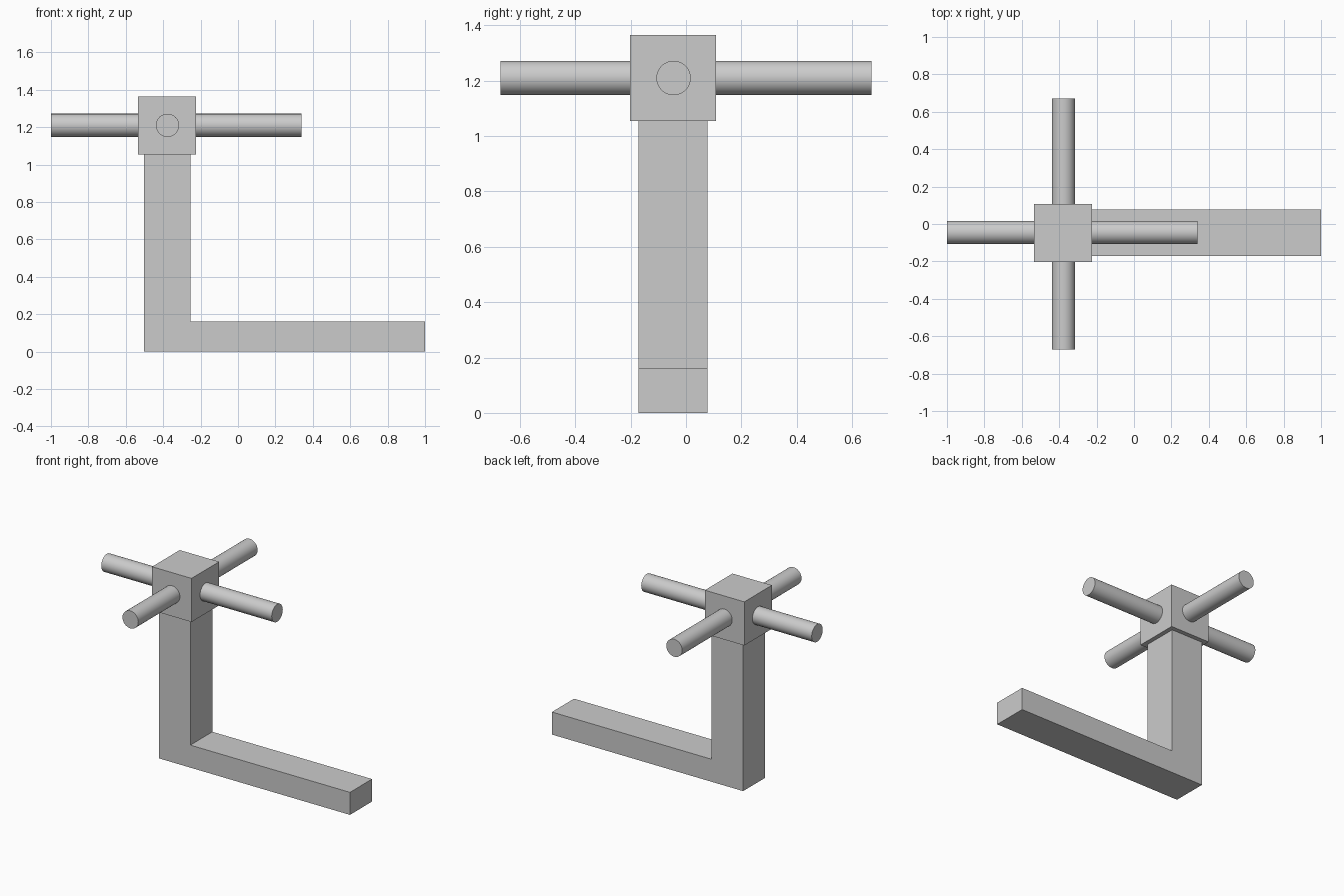
import bpy, bmesh
from math import pi
from mathutils import Matrix, Vector

cube = bpy.data.objects.get("Cube")
if cube:
    bpy.data.objects.remove(cube, do_unlink=True)

grey = bpy.data.materials.new("plain grey")
grey.use_nodes = True
grey.diffuse_color = (0.6, 0.6, 0.6, 1)
grey.node_tree.nodes["Principled BSDF"].inputs["Base Color"].default_value = grey.diffuse_color


def add_object(name, bm):
    bmesh.ops.recalc_face_normals(bm, faces=bm.faces)
    mesh = bpy.data.meshes.new(name)
    bm.to_mesh(mesh)
    bm.free()
    mesh.materials.append(grey)
    obj = bpy.data.objects.new(name, mesh)
    bpy.context.collection.objects.link(obj)
    return obj


def add_rod(name, centre, length, axis):
    bm = bmesh.new()
    turn = Matrix.Rotation(pi / 2, 4, axis)
    bmesh.ops.create_cone(bm, cap_ends=True, segments=48, radius1=0.062,
                          radius2=0.062, depth=length,
                          matrix=Matrix.Translation(centre) @ turn)
    for face in bm.faces:
        face.smooth = len(face.verts) == 4
    for edge in bm.edges:
        edge.smooth = all(face.smooth for face in edge.link_faces)
    add_object(name, bm)


hub_x, hub_y, hub_z = -0.379, -0.047, 1.21

# L-shaped stand: upright post and long foot in one extruded profile
profile = [(-0.503, 0), (1, 0), (1, 0.16), (-0.255, 0.16), (-0.255, 1.055), (-0.503, 1.055)]
bm = bmesh.new()
face = bm.faces.new([bm.verts.new((x, hub_y - 0.124, z)) for x, z in profile])
extruded = bmesh.ops.extrude_face_region(bm, geom=[face], use_keep_orig=True)["geom"]
bmesh.ops.translate(bm, vec=(0, 0.248, 0),
                    verts=[v for v in extruded if isinstance(v, bmesh.types.BMVert)])
add_object("stand", bm)

# Cubic hub on top of the post
bm = bmesh.new()
bmesh.ops.create_cube(bm, size=0.31, matrix=Matrix.Translation((hub_x, hub_y, hub_z)))
add_object("hub", bm)

# Crossed rods through the hub
add_rod("side_rod", Vector((-0.33, hub_y + 0.002, hub_z)), 1.34, 'Y')
add_rod("front_back_rod", Vector((hub_x + 0.002, 0, hub_z)), 1.34, 'X')
